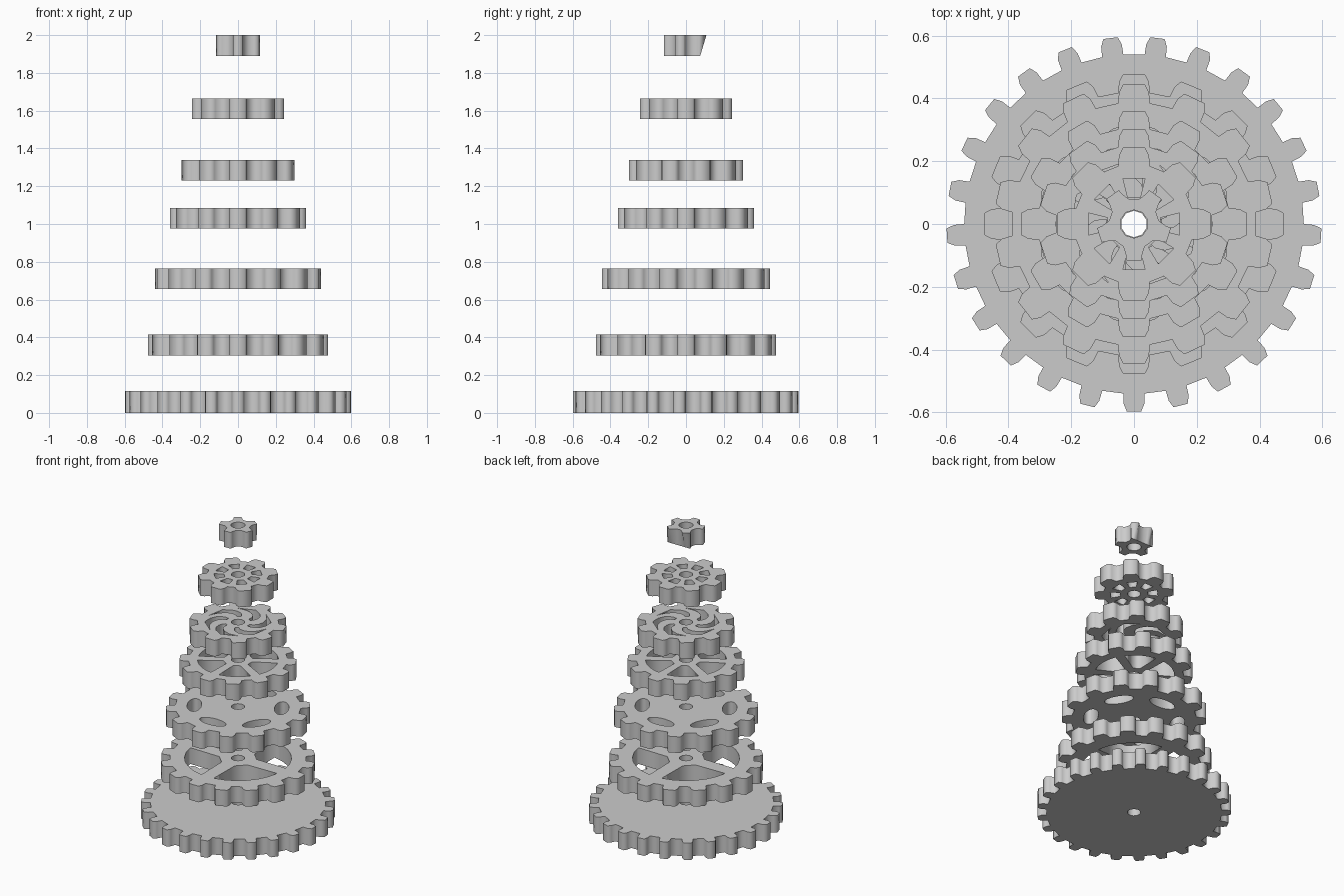
import bpy
from math import sin, cos, pi, radians

if "Cube" in bpy.data.objects:
    bpy.data.objects.remove(bpy.data.objects["Cube"])


def polar(r, a):
    return (r * cos(a), r * sin(a))


def turn(p, a):
    return (p[0] * cos(a) - p[1] * sin(a), p[0] * sin(a) + p[1] * cos(a))


def circle(r, n):
    return [polar(r, 2 * pi * (i + 0.5) / n) for i in range(n)]


def ring(shape, count, phase):
    """Repeat one outline around the axis."""
    return [[turn(p, radians(phase) + 2 * pi * i / count) for p in shape]
            for i in range(count)]


def toothed_rim(teeth, tip, root, w_tip, w_mid, w_root, phase=-90):
    """Tooth pointing along +x, repeated into one closed outline."""
    mid = root + (tip - root) * 0.58
    half = [(root, w_root), (mid, w_mid), (tip, w_tip)]
    tooth = [(x, -y) for x, y in half] + half[::-1]
    return [p for t in ring(tooth, teeth, phase) for p in t]


def wedge(r0, w0, r1, ang, n=6):
    """Hole between two straight spokes, with a curved outer side."""
    a = radians(ang)
    return [(r0, w0), (r0, -w0)] + [polar(r1, -a + 2 * a * i / n) for i in range(n + 1)]


def lens(r, length, depth, n=8):
    """Pointed oval lying along the rim."""
    up = [(r + depth * sin(pi * i / n), length * cos(pi * i / n)) for i in range(n)]
    return up + [(2 * r - x, -y) for x, y in up]


def swirl(r0, r1, sweep, a0, a1, n=5):
    """Curved slot that sweeps round as it goes outwards."""
    one, two = [], []
    for i in range(n + 1):
        t = i / n
        r, mid, half = r0 + (r1 - r0) * t, sweep * t * t, a0 + (a1 - a0) * t
        one.append(polar(r, radians(mid - half)))
        two.append(polar(r, radians(mid + half)))
    return one + two[::-1]


def gear(name, z0, z1, rim, holes=(), bore=0.042):
    """Flat filled outline with holes, extruded to a plate."""
    cu = bpy.data.curves.new(name, 'CURVE')
    cu.dimensions = '2D'
    cu.fill_mode = 'BOTH'
    cu.extrude = (z1 - z0) / 2
    for pts in [rim, circle(bore, 10)] + list(holes):
        s = cu.splines.new('POLY')
        s.points.add(len(pts) - 1)
        for p, (x, y) in zip(s.points, pts):
            p.co = (x, y, 0, 1)
        s.use_cyclic_u = True
    ob = bpy.data.objects.new(name, cu)
    ob.location.z = (z0 + z1) / 2
    bpy.context.collection.objects.link(ob)
    bpy.ops.object.select_all(action='DESELECT')
    ob.select_set(True)
    bpy.context.view_layer.objects.active = ob
    bpy.ops.object.convert(target='MESH')
    return bpy.context.view_layer.objects.active


# Solid base gear
gear("base_gear", 0, 0.115, toothed_rim(25, 0.597, 0.54, 0.023, 0.033, 0.034))

# Four-spoke gear
gear("four_spoke_gear", 0.305, 0.415,
     toothed_rim(16, 0.477, 0.418, 0.035, 0.048, 0.05),
     ring(wedge(0.11, 0.04, 0.33, 37), 4, 45))

# Gear with oval holes
gear("oval_hole_gear", 0.655, 0.765,
     toothed_rim(14, 0.444, 0.385, 0.035, 0.048, 0.05),
     ring(lens(0.27, 0.095, 0.045), 6, 30))

# Six-spoke gear
gear("six_spoke_gear", 0.975, 1.085,
     toothed_rim(12, 0.36, 0.302, 0.035, 0.048, 0.05),
     ring(wedge(0.09, 0.022, 0.25, 23, 4), 6, 0))

# Gear with swirling slots
gear("swirl_gear", 1.23, 1.34,
     toothed_rim(10, 0.302, 0.245, 0.035, 0.048, 0.05),
     ring(swirl(0.08, 0.205, 50, 8, 17), 6, 0))

# Gear with eight small holes
gear("eight_hole_gear", 1.555, 1.665,
     toothed_rim(8, 0.243, 0.185, 0.035, 0.048, 0.05),
     ring([(0.085, 0.02), (0.085, -0.02), (0.145, -0.035), (0.145, 0.035)], 8, 0))

# Five-pointed top pinion; its back teeth are undercut below
top = gear("top_pinion", 1.89, 2.0,
           toothed_rim(5, 0.116, 0.072, 0.024, 0.026, 0.034), bore=0.045)
for v in top.data.vertices:
    if v.co.z < 0 and v.co.y > 0.075:
        v.co.y = 0.075
